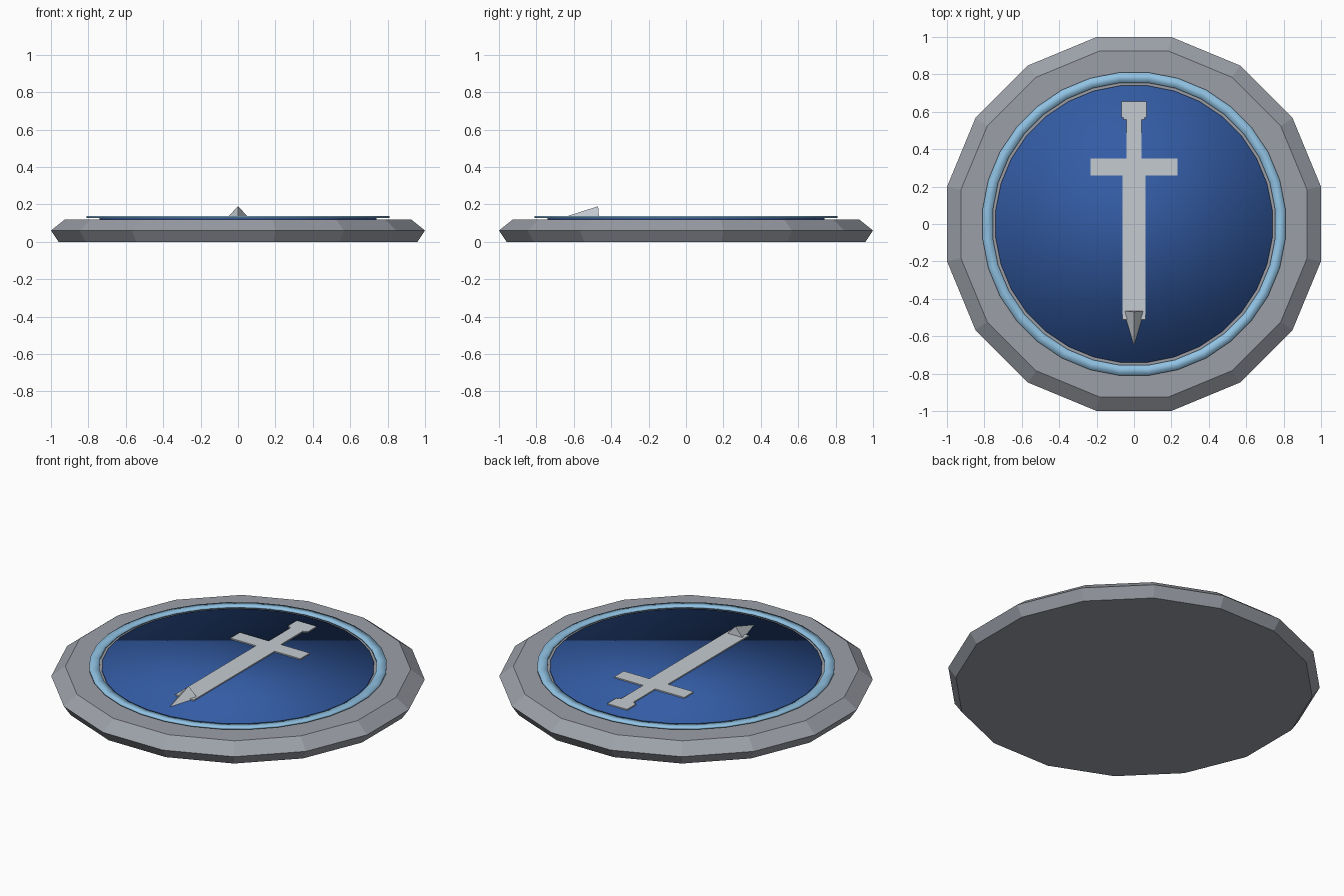
import bpy, bmesh, math

if "Cube" in bpy.data.objects:
    bpy.data.objects.remove(bpy.data.objects["Cube"])


def material(name, rgb):
    m = bpy.data.materials.new(name)
    m.diffuse_color = (*rgb, 1)
    m.use_nodes = True
    m.node_tree.nodes["Principled BSDF"].inputs["Base Color"].default_value = m.diffuse_color
    return m


STONE = material("stone grey", (0.33, 0.35, 0.39))
SKY = material("light blue", (0.28, 0.54, 0.77))
BLUE = material("deep blue", (0.033, 0.105, 0.37))
STEEL = material("pale steel", (0.56, 0.60, 0.64))


def make_object(name, bm, mat, smooth=False):
    bmesh.ops.recalc_face_normals(bm, faces=bm.faces)
    me = bpy.data.meshes.new(name)
    bm.to_mesh(me)
    bm.free()
    me.materials.append(mat)
    for p in me.polygons:
        p.use_smooth = smooth
    ob = bpy.data.objects.new(name, me)
    bpy.context.collection.objects.link(ob)
    return ob


def lathe(name, profile, sides, mat, closed=False, smooth=False):
    """Spin (flat-to-centre distance, z) points; flats face the axes."""
    bm = bmesh.new()
    k = 1 / math.cos(math.pi / sides)
    rings = []
    for r, z in profile:
        rings.append([bm.verts.new((r * k * math.cos((i + 0.5) * math.tau / sides),
                                    r * k * math.sin((i + 0.5) * math.tau / sides), z))
                      for i in range(sides)])
    pairs = list(zip(rings, rings[1:]))
    if closed:
        pairs.append((rings[-1], rings[0]))
    else:
        bm.faces.new(rings[0])
        bm.faces.new(rings[-1])
    for a, b in pairs:
        for i in range(sides):
            j = (i + 1) % sides
            bm.faces.new((a[i], a[j], b[j], b[i]))
    return make_object(name, bm, mat, smooth)


# Sixteen-sided bevelled base
lathe("base", [(0.96, 0), (1.0, 0.06), (0.925, 0.12)], 16, STONE)

# Thin raised ring and inlaid disc, both softly shaded
lathe("trim_ring", [(0.755, 0.127), (0.755, 0.137), (0.81, 0.137), (0.81, 0.127)],
      32, SKY, closed=True, smooth=True)
lathe("inlay_disc", [(0.74, 0.118), (0.74, 0.131)], 32, BLUE, smooth=True)

# Sword emblem: one outline, mirrored across x
half = [(0.062, -0.51), (0.062, 0.26), (0.233, 0.26), (0.233, 0.35), (0.04, 0.35),
        (0.04, 0.56), (0.055, 0.56), (0.055, 0.57), (0.066, 0.57), (0.066, 0.655)]
outline = half + [(-x, y) for x, y in reversed(half)]
bm = bmesh.new()
face = bm.faces.new([bm.verts.new((x, y, 0.128)) for x, y in outline])
ext = bmesh.ops.extrude_face_region(bm, geom=[face])
for v in ext["geom"]:
    if isinstance(v, bmesh.types.BMVert):
        v.co.z = 0.138
make_object("sword", bm, STEEL)

# Ridged blade point, a three-sided pyramid
bm = bmesh.new()
a, b, top, tip = [bm.verts.new(c) for c in (
    (-0.055, -0.465, 0.132), (0.055, -0.465, 0.132), (0, -0.47, 0.19), (0, -0.65, 0.132))]
for f in ((a, b, top), (a, top, tip), (b, tip, top), (a, tip, b)):
    bm.faces.new(f)
make_object("blade_point", bm, STEEL)
